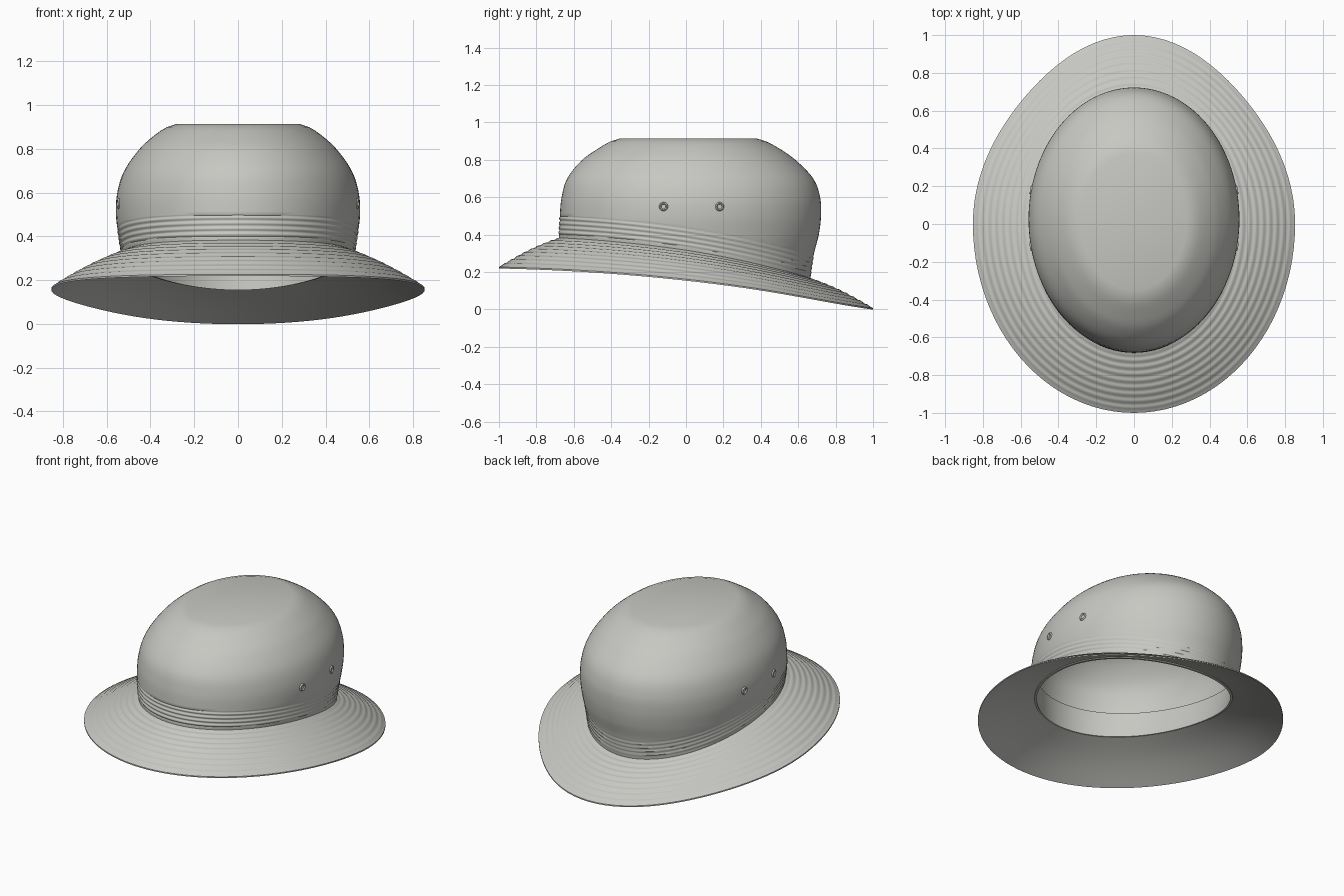
import bpy
import bmesh
from math import sin, cos, pi, radians
from mathutils import Vector

cube = bpy.data.objects.get("Cube")
if cube:
    bpy.data.objects.remove(cube)

SEG = 96
MID = 0.026     # y of the crown's widest line
BEND = 0.5      # height above which crown rows are level
TOP = 0.915

# Crown profile: height, half width, reach to front, reach to back
PROFILE = [
    (0.15, 0.515, 0.68, 0.663), (0.3, 0.53, 0.68, 0.685), (0.4, 0.546, 0.68, 0.71),
    (0.5, 0.558, 0.675, 0.722), (0.6, 0.552, 0.665, 0.717), (0.7, 0.52, 0.635, 0.68),
    (0.8, 0.45, 0.555, 0.585), (0.86, 0.385, 0.47, 0.5), (0.9, 0.325, 0.4, 0.425),
    (TOP, 0.28, 0.35, 0.375),
]

felt = bpy.data.materials.new("warm grey cloth")
felt.use_nodes = True
GREY = (0.57, 0.57, 0.54, 1)
felt.diffuse_color = GREY
felt.node_tree.nodes["Principled BSDF"].inputs["Base Color"].default_value = GREY


def slope(i, c):
    a, b = PROFILE[max(i - 1, 0)], PROFILE[min(i + 1, len(PROFILE) - 1)]
    return (b[c] - a[c]) / (b[0] - a[0])


def size_at(z):
    """Smoothly interpolated half width, front reach and back reach."""
    z = min(max(z, PROFILE[0][0]), TOP)
    i = 0
    while i < len(PROFILE) - 2 and z > PROFILE[i + 1][0]:
        i += 1
    p, q = PROFILE[i], PROFILE[i + 1]
    h = q[0] - p[0]
    t = (z - p[0]) / h
    k = t * t * (3 - 2 * t)
    return [p[c] * (1 - k) + q[c] * k
            + h * (t * (1 - t) ** 2 * slope(i, c) - t * t * (1 - t) * slope(i + 1, c))
            for c in (1, 2, 3)]


def crown_point(a, z, inset=0.0):
    w, front, back = size_at(z)
    reach = back - MID if sin(a) > 0 else front + MID
    return Vector(((w - inset) * cos(a), MID + (reach - inset) * sin(a), z))


def join_height(a):
    s = sin(a)
    return 0.31 - 0.1075 * s - 0.0375 * s * s


def join_point(a, inset=0.0):
    return crown_point(a, join_height(a), inset)


def rim_point(a):
    s = sin(a)
    pinch = 1 - 0.045 * sin(2 * a) ** 2 if s > 0 else 1
    return Vector((0.853 * cos(a) * pinch, s * pinch, 0.158 - 0.11 * s - 0.045 * s * s))


def loft(name, rings, cap=False, closed=False):
    """Skin functions of angle into a surface, optionally capped or looped."""
    bm = bmesh.new()
    loops = [[bm.verts.new(ring(2 * pi * i / SEG)) for i in range(SEG)] for ring in rings]
    pairs = list(zip(loops, loops[1:]))
    if closed:
        pairs.append((loops[-1], loops[0]))
    for lo, hi in pairs:
        for i in range(SEG):
            j = (i + 1) % SEG
            bm.faces.new((lo[i], lo[j], hi[j], hi[i]))
    if cap:
        bm.faces.new(loops[0])
        bm.faces.new(loops[-1])
    bmesh.ops.recalc_face_normals(bm, faces=bm.faces)
    mesh = bpy.data.meshes.new(name)
    bm.to_mesh(mesh)
    bm.free()
    obj = bpy.data.objects.new(name, mesh)
    bpy.context.collection.objects.link(obj)
    finish(obj)
    return obj


def finish(obj):
    obj.data.materials.append(felt)
    bpy.ops.object.select_all(action='DESELECT')
    obj.select_set(True)
    bpy.context.view_layer.objects.active = obj
    bpy.ops.object.shade_smooth_by_angle(angle=radians(45))


# Crown: outside wall with stitched rows near the base, then the lining
def low_row(v, inset):
    def ring(a):
        z = join_height(a)
        z += (BEND - z) * v
        rise = z - join_height(a)
        ridge = 0.0025 * sin(rise * 2 * pi / 0.025) if 0.02 < rise < 0.12 else 0
        return crown_point(a, z, inset if inset else -ridge)
    return ring


def high_row(z, inset):
    def ring(a):
        p = crown_point(a, z, inset)
        p.z -= inset * (z - BEND) / (TOP - BEND)
        return p
    return ring


def wall(inset, lows, highs):
    rows = [low_row(i / lows, inset) for i in range(lows)]
    return rows + [high_row(BEND + (TOP - BEND) * i / highs, inset) for i in range(highs + 1)]


loft("crown", wall(0.014, 8, 28)[::-1] + wall(0, 40, 28), cap=True)


# Brim: ridged stitching above, plain below
def brim_row(t, top):
    def ring(a):
        p = join_point(a, 0.002 if top else 0.014).lerp(rim_point(a), t)
        p.z += 0.012 * sin(pi * t)
        if top:
            p.z += 0.004 + 0.0022 * sin(t * 9 * 2 * pi) * (0.05 < t < 0.95)
        else:
            p.z -= 0.004
        return p
    return ring


STEPS = 54
upper = [brim_row(i / STEPS, True) for i in range(STEPS + 1)]
under = [brim_row(1 - i / 8, False) for i in range(9)]
loft("brim", upper + under, closed=True)


# Sweatband inside the opening
def band_row(rise, inset):
    return lambda a: crown_point(a, join_height(a) + rise, inset)


loft("sweatband", [band_row(-0.01, 0.012), band_row(-0.01, 0.026), band_row(0.07, 0.026),
                   band_row(0.15, 0.026), band_row(0.15, 0.012), band_row(0.07, 0.012)],
     closed=True)

# Vent eyelets, two on each side
for side, label in ((1, "left"), (-1, "right")):
    for y, place in ((-0.12, "front"), (0.18, "rear")):
        w, front, back = size_at(0.55)
        reach = back - MID if y > MID else front + MID
        off = (y - MID) / reach
        x = w * (1 - off * off) ** 0.5
        normal = Vector((side * x / w ** 2, off / reach, 0))
        bpy.ops.mesh.primitive_torus_add(
            major_radius=0.018, minor_radius=0.006, major_segments=24, minor_segments=8,
            location=(side * x, y, 0.55), rotation=normal.to_track_quat('Z', 'Y').to_euler())
        eyelet = bpy.context.object
        eyelet.name = f"{place}_{label}_eyelet"
        finish(eyelet)
